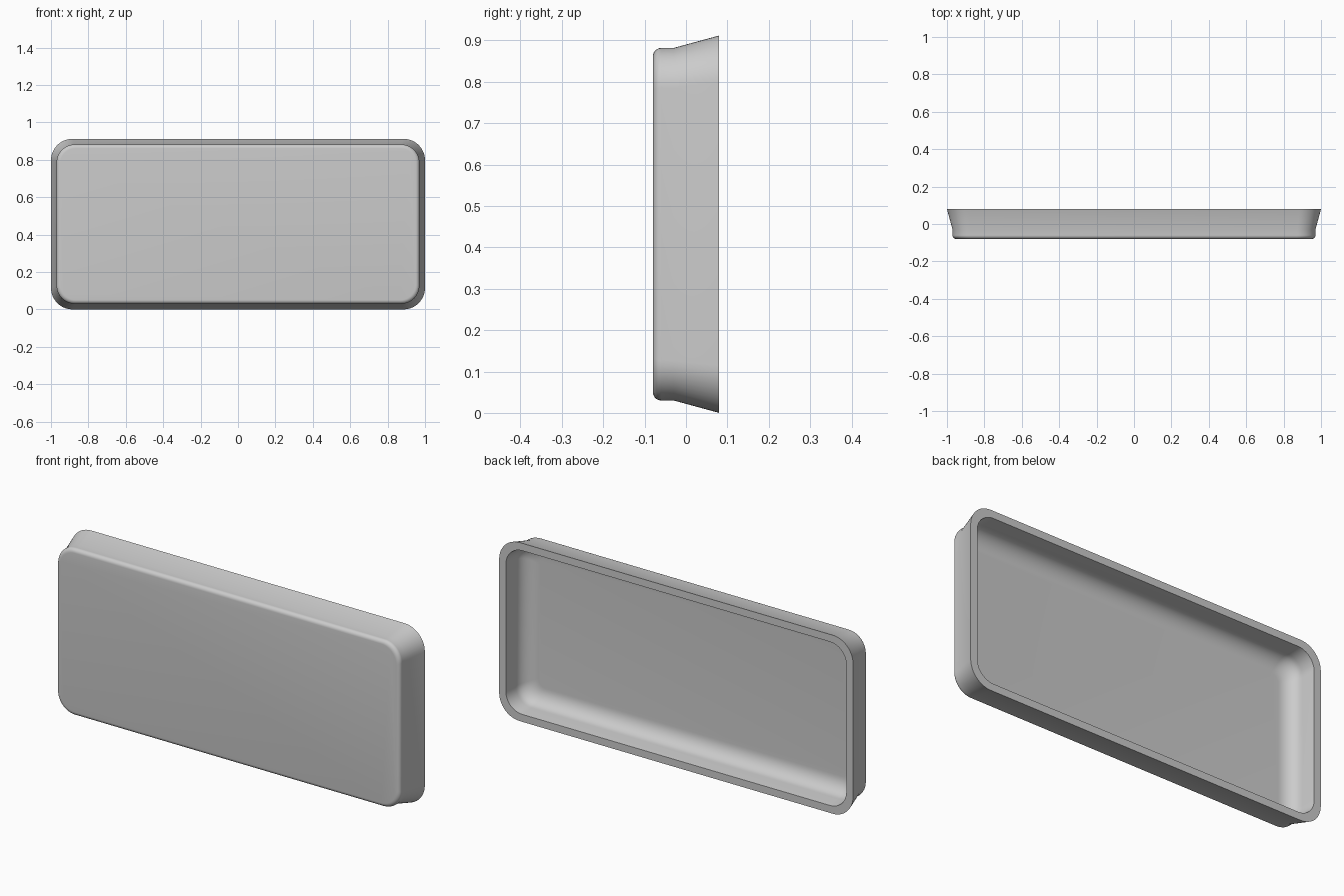
import bpy, bmesh
from math import sin, cos, pi, radians

cube = bpy.data.objects.get("Cube")
if cube:
    bpy.data.objects.remove(cube, do_unlink=True)

HALF_X, HALF_Z = 1.0, 0.456
CORNER_STEPS = 12


def arc(cx, cy, rx, ry, start, end, steps):
    """Points (inset, y) along an elliptical arc, angles in degrees."""
    angles = [radians(start + (end - start) * i / steps) for i in range(steps + 1)]
    return [(cx + rx * cos(a), cy + ry * sin(a)) for a in angles]


def rounded_loop(bm, inset, y, radius):
    """Rounded rectangle of vertices, inset from the outer rim."""
    cx, cz = HALF_X - inset - radius, HALF_Z - inset - radius
    loop = []
    for quarter, (sx, sz) in enumerate([(1, 1), (-1, 1), (-1, -1), (1, -1)]):
        for i in range(CORNER_STEPS + 1):
            a = (quarter + i / CORNER_STEPS) * pi / 2
            loop.append(bm.verts.new((sx * cx + radius * cos(a), y,
                                      HALF_Z + sz * cz + radius * sin(a))))
    return loop


# Wall section: front edge rounding, straight step, flared side, rim, inner bowl
section = arc(0.05, -0.06, 0.02, 0.02, 270, 180, 6)
section += [(0.03, -0.03), (0.0, 0.08), (0.038, 0.08)]
section += [(0.042, 0.045)] + arc(0.125, 0.01, 0.08, 0.07, 180, 270, 10)

bm = bmesh.new()
loops = [rounded_loop(bm, inset, y, max(0.115 - 0.6 * inset, 0.03))
         for inset, y in section]
for a, b in zip(loops, loops[1:]):
    for i in range(len(a)):
        j = (i + 1) % len(a)
        bm.faces.new((a[i], a[j], b[j], b[i]))

# Front panel and inner floor
bm.faces.new(loops[0])
bm.faces.new(loops[-1])
bmesh.ops.recalc_face_normals(bm, faces=bm.faces)

mesh = bpy.data.meshes.new("tray")
bm.to_mesh(mesh)
bm.free()
tray = bpy.data.objects.new("tray", mesh)
bpy.context.collection.objects.link(tray)

# Plain grey finish
grey = bpy.data.materials.new("plain grey")
grey.use_nodes = True
colour = (0.6, 0.6, 0.6, 1)
grey.diffuse_color = colour
grey.node_tree.nodes["Principled BSDF"].inputs["Base Color"].default_value = colour
mesh.materials.append(grey)

bpy.context.view_layer.objects.active = tray
tray.select_set(True)
bpy.ops.object.shade_smooth_by_angle(angle=radians(35))
